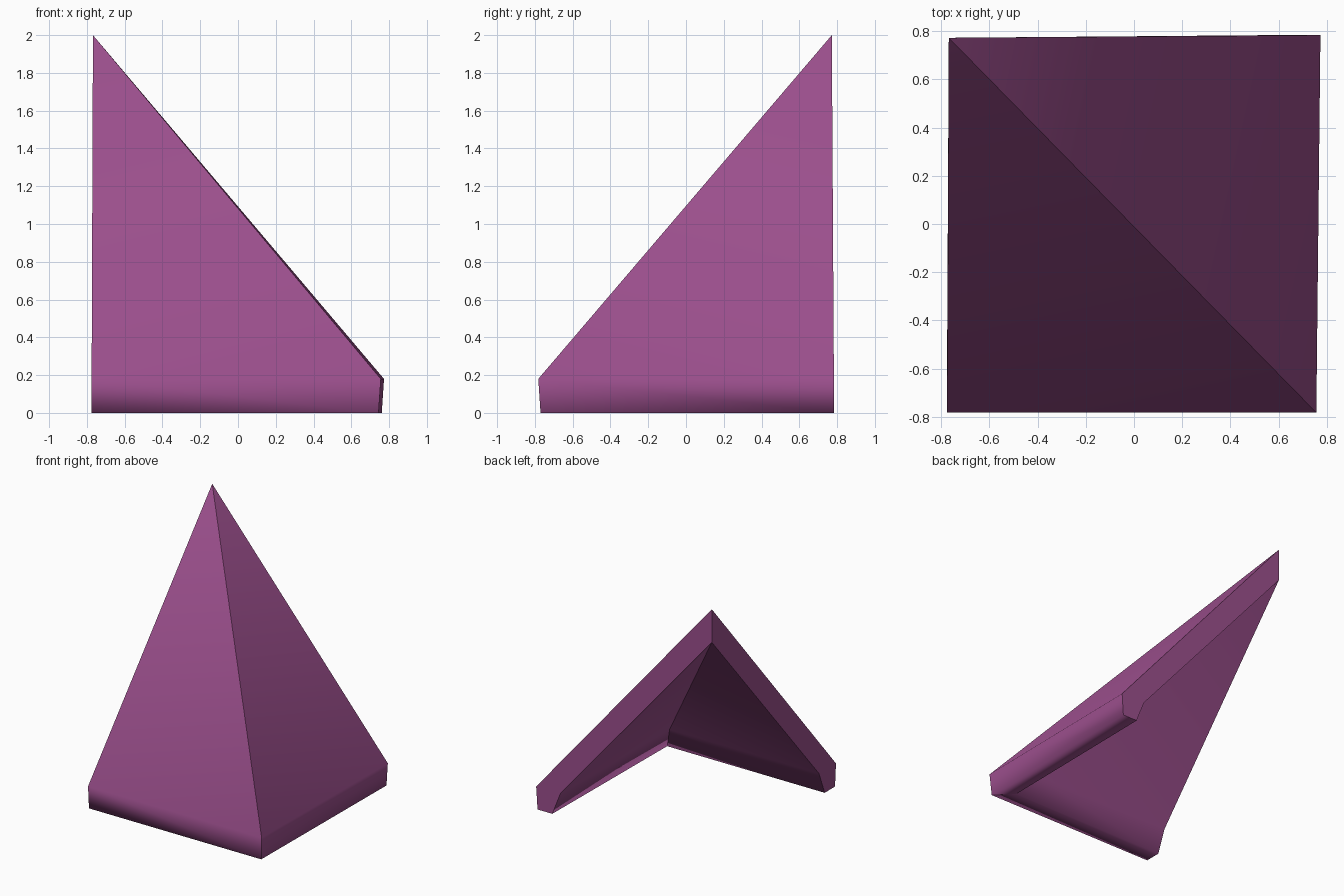
import bpy, bmesh
from mathutils import Vector

cube = bpy.data.objects.get("Cube")
if cube:
    bpy.data.objects.remove(cube)

mat = bpy.data.materials.new("plum purple")
colour = (0.33, 0.078, 0.265, 1)
mat.use_nodes = True
mat.diffuse_color = colour
mat.node_tree.nodes["Principled BSDF"].inputs["Base Color"].default_value = colour

# Eave profile as (inset from the rim, height): outer rim, outer foot, inner foot, inner knee
PROFILE = [(0, 0.18), (0.012, 0), (0.142, 0), (0.213, 0.18)]

# Rim corners with the inward direction in which the profile is swept
STATIONS = [((-0.775, -0.782), (0, 1)),
            ((0.756, -0.782), (-1, 1)),
            ((0.773, 0.783), (-1, 0))]

bm = bmesh.new()
apex_out = bm.verts.new((-0.768, 0.772, 2))
apex_in = bm.verts.new((-0.768, 0.772, 1.737))
rings = []
for corner, inward in STATIONS:
    rings.append([bm.verts.new((corner[0] + inward[0] * d, corner[1] + inward[1] * d, z))
                  for d, z in PROFILE])

# Two roof slopes: outer skin, skirt, underside, inner skirt, inner skin
for a, b in zip(rings, rings[1:]):
    bm.faces.new((apex_out, a[0], b[0]))
    for i in range(len(PROFILE) - 1):
        bm.faces.new((a[i], a[i + 1], b[i + 1], b[i]))
    bm.faces.new((apex_in, b[-1], a[-1]))

# Cut ends of the shell
ends = [bm.faces.new([apex_out] + ring + [apex_in]) for ring in (rings[0], rings[-1])]
bmesh.ops.recalc_face_normals(bm, faces=bm.faces)

# Smooth across the skirt, sharp along the hip and the cut ends
hip = set(rings[1]) | {apex_out, apex_in}
for face in bm.faces:
    face.smooth = True
for edge in bm.edges:
    on_end = any(f in ends for f in edge.link_faces)
    edge.smooth = not (on_end or set(edge.verts) <= hip)

mesh = bpy.data.meshes.new("roof_corner")
bm.to_mesh(mesh)
bm.free()
mesh.materials.append(mat)
roof = bpy.data.objects.new("roof_corner", mesh)
bpy.context.collection.objects.link(roof)
